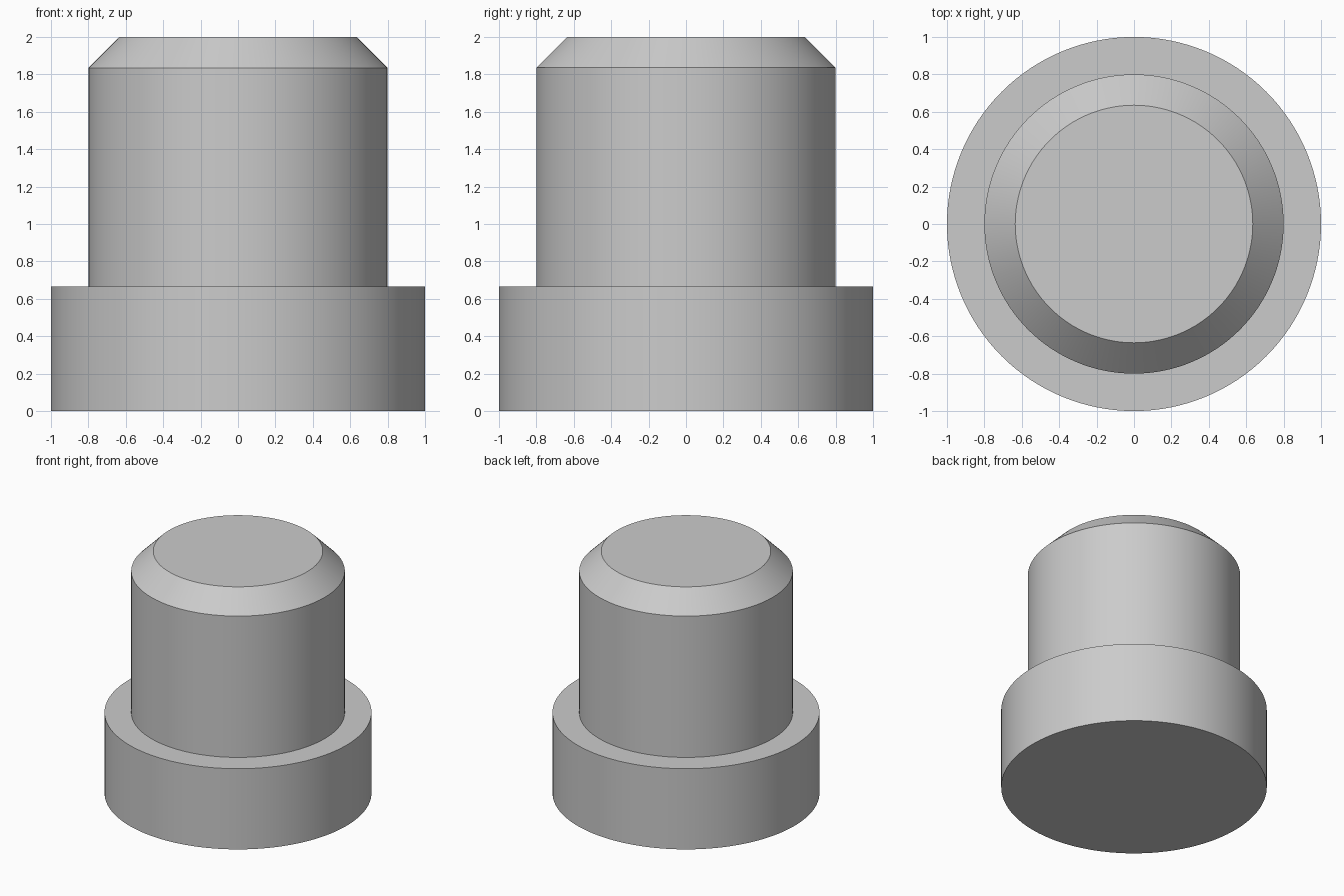
import bpy
import bmesh
import math
from mathutils import Matrix

cube = bpy.data.objects.get("Cube")
if cube:
    bpy.data.objects.remove(cube, do_unlink=True)

SEGMENTS = 128

# Single plain grey
grey = bpy.data.materials.new("plain_grey")
grey.use_nodes = True
colour = (0.6, 0.6, 0.6, 1)
grey.diffuse_color = colour
grey.node_tree.nodes["Principled BSDF"].inputs["Base Color"].default_value = colour


def lathe(name, profile):
    """Revolve a (radius, height) profile that starts and ends on the z axis."""
    bm = bmesh.new()
    verts = [bm.verts.new((r, 0, z)) for r, z in profile]
    edges = [bm.edges.new(pair) for pair in zip(verts, verts[1:])]
    bmesh.ops.spin(bm, geom=verts + edges, cent=(0, 0, 0), axis=(0, 0, 1),
                   angle=math.tau, steps=SEGMENTS, use_merge=True)
    bmesh.ops.remove_doubles(bm, verts=bm.verts, dist=0.0001)
    bmesh.ops.recalc_face_normals(bm, faces=bm.faces)
    mesh = bpy.data.meshes.new(name)
    bm.to_mesh(mesh)
    bm.free()
    mesh.materials.append(grey)
    obj = bpy.data.objects.new(name, mesh)
    bpy.context.collection.objects.link(obj)
    bpy.ops.object.select_all(action="DESELECT")
    obj.select_set(True)
    bpy.context.view_layer.objects.active = obj
    bpy.ops.object.shade_smooth_by_angle(angle=math.radians(30))
    return obj


# Wide flange, shank and chamfered tip as one closed solid
lathe("flanged_pin", [
    (0, 0), (1, 0), (1, 0.667),          # flange
    (0.8, 0.667), (0.8, 1.835),          # shank
    (0.635, 2), (0, 2),                  # chamfer and flat top
])
